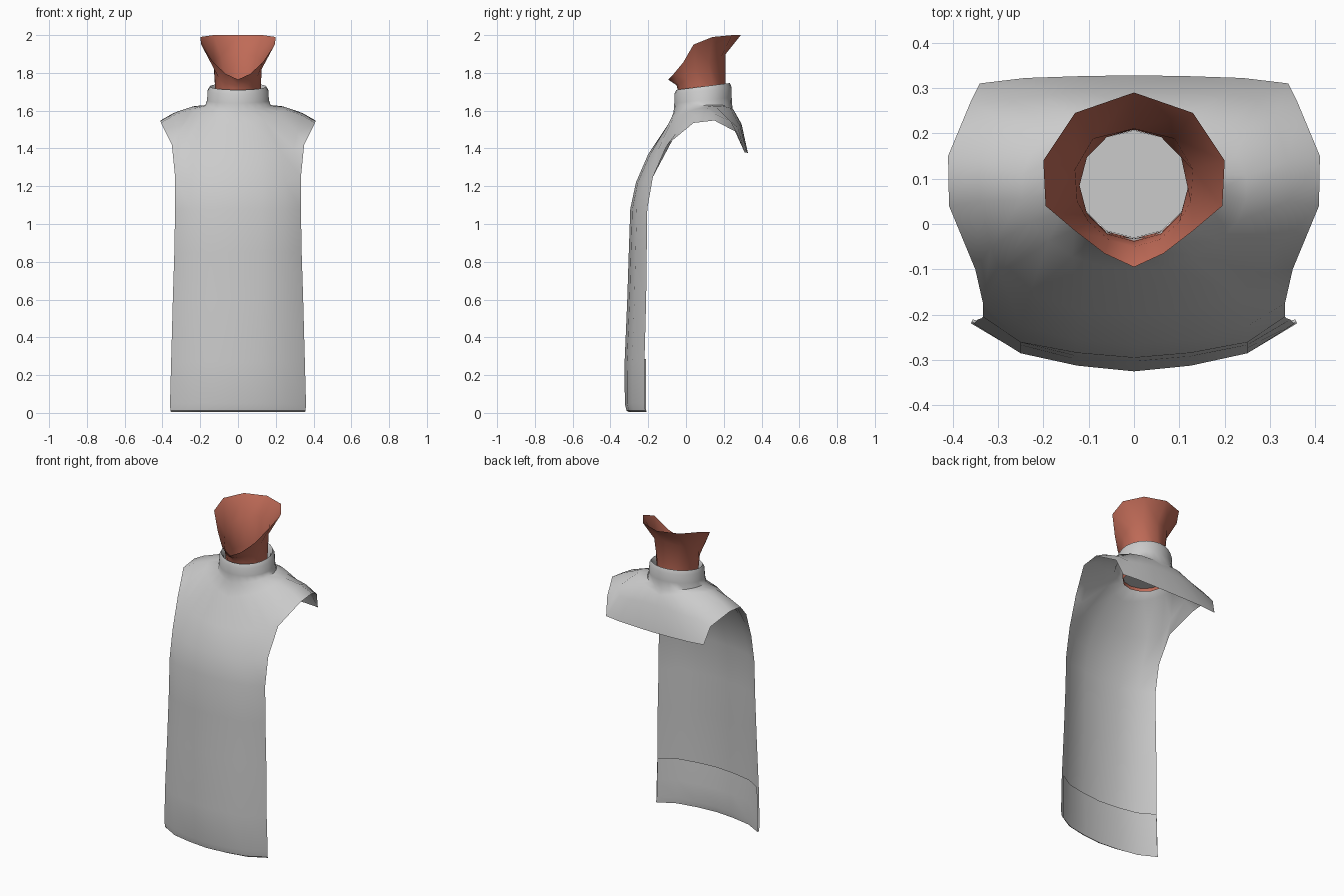
import bpy, bmesh, math

cube = bpy.data.objects.get("Cube")
if cube:
    bpy.data.objects.remove(cube, do_unlink=True)


def material(name, rgb):
    m = bpy.data.materials.new(name)
    m.use_nodes = True
    m.diffuse_color = (*rgb, 1)
    bsdf = next(n for n in m.node_tree.nodes if n.type == 'BSDF_PRINCIPLED')
    bsdf.inputs["Base Color"].default_value = (*rgb, 1)
    bsdf.inputs["Roughness"].default_value = 0.7
    return m


grey = material("pale grey cloth", (0.6, 0.6, 0.6))
red = material("terracotta skin", (0.52, 0.145, 0.095))


def mirror_ring(half):
    """Close a front-to-back half outline into a full ring."""
    return half + [(-x, y, z) for x, y, z in half[-2:0:-1]]


def loft(bm, rows, closed):
    """Join rows of verts, top row first, into quads facing outwards."""
    for a, b in zip(rows, rows[1:]):
        n = len(a)
        for j in range(n if closed else n - 1):
            k = (j + 1) % n
            bm.faces.new((a[j], b[j], b[k], a[k]))


def add_verts(bm, points):
    return [bm.verts.new(p) for p in points]


def finish(bm, name, mat, angle=60):
    me = bpy.data.meshes.new(name)
    bm.to_mesh(me)
    bm.free()
    ob = bpy.data.objects.new(name, me)
    me.materials.append(mat)
    bpy.context.collection.objects.link(ob)
    bpy.ops.object.select_all(action='DESELECT')
    ob.select_set(True)
    bpy.context.view_layer.objects.active = ob
    bpy.ops.object.shade_smooth_by_angle(angle=math.radians(angle))
    return ob


STEPS = 11  # columns from centre front to centre back


def oval(rx, ry, cy, z, tilt=0.0, rise=0.0, steps=STEPS):
    """Oval ring; tilt lifts the back, rise lifts the sides."""
    half = []
    for j in range(steps + 1):
        t = math.pi * j / steps
        s, c = math.sin(t), math.cos(t)
        x = 0.0 if j in (0, steps) else rx * s
        half.append((x, cy - ry * c, z - tilt * c + rise * s))
    return mirror_ring(half)


# Collar rings, from inside the neck opening out over the rolled lip
collar = [
    oval(0.128, 0.122, 0.09, 1.65, 0.015),
    oval(0.135, 0.130, 0.09, 1.705, 0.017),
    oval(0.150, 0.142, 0.09, 1.728, 0.018),
    oval(0.163, 0.152, 0.09, 1.705, 0.018),
    oval(0.165, 0.152, 0.09, 1.655, 0.015),
    oval(0.175, 0.156, 0.09, 1.600, 0.012, 0.028),
]

# Shoulder rings: slope, shoulder line, then armhole and yoke edge
slope = oval(0.25, 0.18, 0.08, 1.5475, 0.0375, 0.0675)
shoulder = mirror_ring([
    (0, -0.20, 1.37), (0.12, -0.19, 1.37), (0.23, -0.155, 1.38),
    (0.295, -0.11, 1.40), (0.315, -0.05, 1.485), (0.34, 0.05, 1.575),
    (0.34, 0.14, 1.588), (0.31, 0.235, 1.545), (0.27, 0.275, 1.51),
    (0.20, 0.288, 1.515), (0.10, 0.292, 1.53), (0, 0.294, 1.53)])
edge = mirror_ring([
    (0, -0.265, 1.22), (0.13, -0.255, 1.22), (0.25, -0.225, 1.22),
    (0.333, -0.175, 1.25), (0.35, -0.10, 1.42), (0.408, 0.04, 1.535),
    (0.41, 0.15, 1.548), (0.36, 0.27, 1.485), (0.34, 0.31, 1.38),
    (0.24, 0.322, 1.378), (0.12, 0.326, 1.376), (0, 0.328, 1.375)])


def panel_row(z, y, width, depth=0.105):
    """Seven points across the curved front."""
    right = [(0.125, y + depth * 0.12, z), (0.25, y + depth * 0.38, z),
             (width, y + depth, z)]
    return [(-a, b, c) for a, b, c in right[::-1]] + [(0, y, z)] + right


# High-necked top: collar, yoke and long front panel in one sheet
bm = bmesh.new()
rings = [add_verts(bm, r) for r in collar + [slope, shoulder, edge]]
loft(bm, rings, True)
front = [rings[-1][j] for j in range(-3, 4)]
panel = [front]
for z, y, w, d in [(1.08, -0.295, 0.333, 0.09), (0.85, -0.303, 0.337, 0.095),
                   (0.60, -0.311, 0.345, 0.10), (0.27, -0.325, 0.354, 0.105),
                   (0.05, -0.324, 0.360, 0.105), (0.012, -0.315, 0.358, 0.10)]:
    panel.append(add_verts(bm, panel_row(z, y, w, d)))
loft(bm, panel, False)
finish(bm, "high_neck_top", grey)

# Hem turned up inside the front panel
bm = bmesh.new()
hem = [add_verts(bm, panel_row(*r)) for r in [
    (0.012, -0.315, 0.358, 0.10), (0.004, -0.300, 0.355, 0.09),
    (0.04, -0.292, 0.352, 0.08), (0.15, -0.297, 0.350, 0.085),
    (0.285, -0.306, 0.347, 0.093)]]
loft(bm, hem, False)
finish(bm, "hem_facing", grey)

# Neck flaring to an open jaw rim that dips to the chin
rim = mirror_ring([
    (0, -0.095, 1.765), (0.065, -0.065, 1.795), (0.13, -0.015, 1.855),
    (0.195, 0.04, 1.95), (0.20, 0.14, 1.99), (0.13, 0.245, 2.0),
    (0, 0.29, 2.0)])
jaw = mirror_ring([
    (0, -0.05, 1.735), (0.055, -0.035, 1.742), (0.10, 0.005, 1.77),
    (0.125, 0.05, 1.82), (0.13, 0.12, 1.86), (0.09, 0.188, 1.89),
    (0, 0.210, 1.90)])
bm = bmesh.new()
neck = [add_verts(bm, r) for r in [
    rim, jaw, oval(0.120, 0.123, 0.085, 1.70, 0.01, steps=6),
    oval(0.124, 0.120, 0.088, 1.56, steps=6)]]
loft(bm, neck, True)
finish(bm, "neck", red)

# Closed base inside the neck
bm = bmesh.new()
bm.faces.new(add_verts(bm, oval(0.123, 0.119, 0.088, 1.58, steps=6)))
finish(bm, "neck_base", grey)
